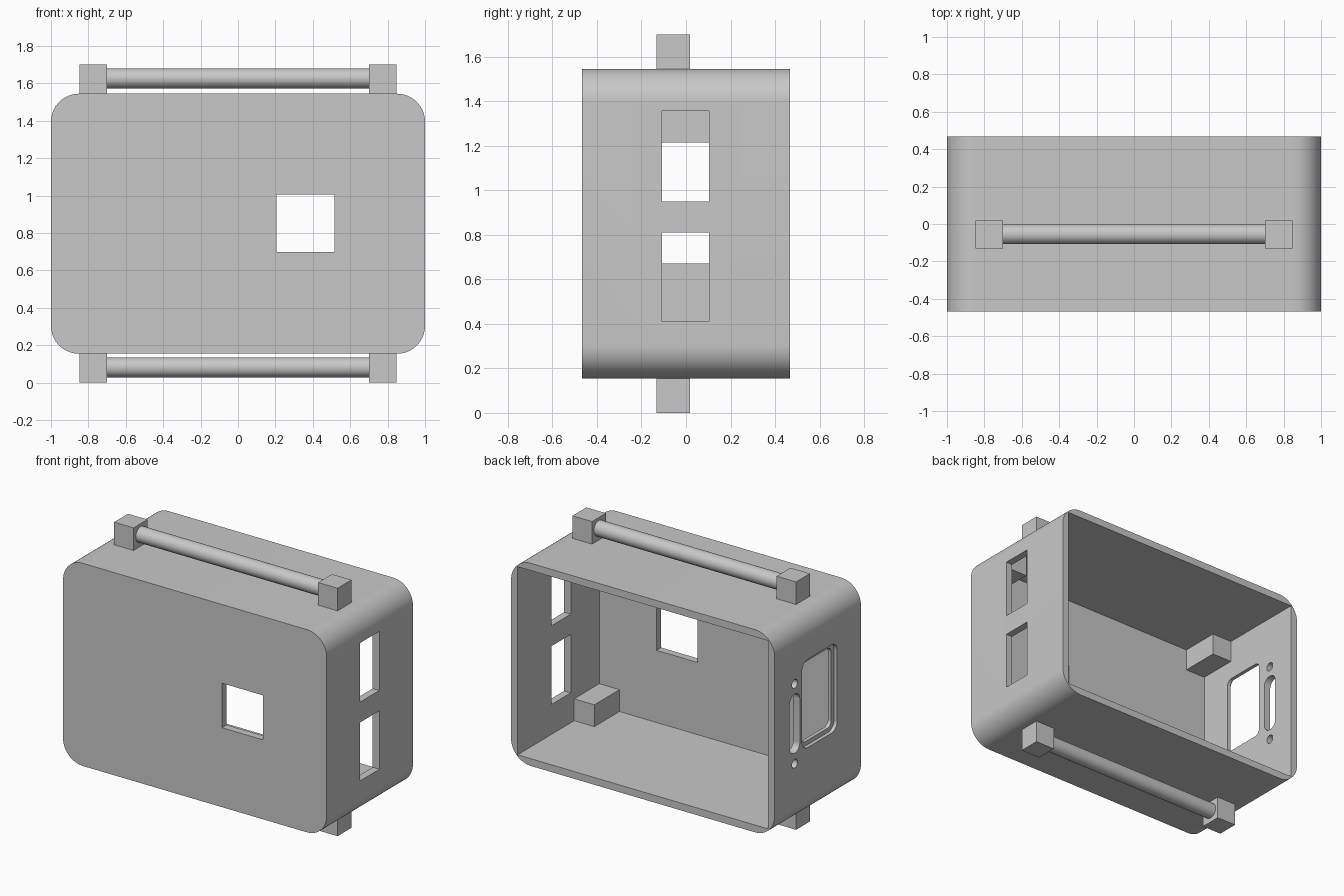
import bpy, bmesh, math
from mathutils import Vector

cube = bpy.data.objects.get("Cube")
if cube:
    bpy.data.objects.remove(cube, do_unlink=True)

grey = bpy.data.materials.new("light grey")
grey.use_nodes = True
COLOR = (0.58, 0.58, 0.58, 1)
grey.diffuse_color = COLOR
grey.node_tree.nodes["Principled BSDF"].inputs["Base Color"].default_value = COLOR


def rounded(a0, a1, b0, b1, r=0, steps=12):
    """Outline of a rectangle with rounded corners."""
    if r == 0:
        return [(a0, b0), (a1, b0), (a1, b1), (a0, b1)]
    pts = []
    centers = [(a1 - r, b1 - r), (a0 + r, b1 - r), (a0 + r, b0 + r), (a1 - r, b0 + r)]
    for q, (ca, cb) in enumerate(centers):
        for i in range(steps + 1):
            t = math.pi / 2 * (q + i / steps)
            p = (ca + r * math.cos(t), cb + r * math.sin(t))
            if not pts or math.dist(p, pts[-1]) > 1e-5:
                pts.append(p)
    if math.dist(pts[0], pts[-1]) < 1e-5:
        pts.pop()
    return pts


def prism(name, axis, outline, start, end):
    """Extrude an outline along x (outline in y, z) or y (outline in x, z)."""
    def place(a, b, d):
        return Vector((d, a, b)) if axis == "x" else Vector((a, d, b))
    bm = bmesh.new()
    face = bm.faces.new([bm.verts.new(place(a, b, start)) for a, b in outline])
    moved = bmesh.ops.extrude_face_region(bm, geom=[face])["geom"]
    verts = [g for g in moved if isinstance(g, bmesh.types.BMVert)]
    bmesh.ops.translate(bm, verts=verts, vec=place(0, 0, end - start))
    bmesh.ops.recalc_face_normals(bm, faces=bm.faces)
    mesh = bpy.data.meshes.new(name)
    bm.to_mesh(mesh)
    bm.free()
    mesh.materials.append(grey)
    obj = bpy.data.objects.new(name, mesh)
    bpy.context.collection.objects.link(obj)
    return obj


def activate(obj):
    bpy.ops.object.select_all(action="DESELECT")
    obj.select_set(True)
    bpy.context.view_layer.objects.active = obj


def cut(target, cutter):
    mod = target.modifiers.new("cut", "BOOLEAN")
    mod.operation = "DIFFERENCE"
    mod.solver = "EXACT"
    mod.object = cutter
    activate(target)
    bpy.ops.object.modifier_apply(modifier=mod.name)
    bpy.data.objects.remove(cutter, do_unlink=True)


def smooth(obj):
    activate(obj)
    bpy.ops.object.shade_smooth_by_angle(angle=math.radians(30))


WALL = 0.05
DEPTH = 0.467
BOTTOM, TOP = 0.155, 1.545
FRONT_IN = -DEPTH + WALL
FLOOR, CEILING = BOTTOM + WALL, TOP - WALL

# Rounded case, open at the back
case = prism("case", "y", rounded(-1, 1, BOTTOM, TOP, 0.15, 16), -DEPTH, DEPTH)
cut(case, prism("cavity", "y", rounded(-0.95, 0.95, FLOOR, CEILING), FRONT_IN, 0.6))

# Square window in the front
cut(case, prism("front_window", "y", rounded(0.205, 0.515, 0.70, 1.005), -0.6, -0.3))

# Two windows in the left side
for z0, z1 in ((0.41, 0.81), (0.95, 1.355)):
    cut(case, prism("left_window", "x", rounded(-0.108, 0.103, z0, z1), 0.9, 1.1))

# Recessed socket opening, slot and screw holes in the right side
cut(case, prism("socket_recess", "x", rounded(-0.21, 0.17, 0.64, 1.245, 0.06), -1.1, -0.975))
cut(case, prism("socket_hole", "x", rounded(-0.18, 0.14, 0.67, 1.215, 0.04), -1.1, -0.9))
cut(case, prism("slot", "x", rounded(0.195, 0.305, 0.655, 1.06, 0.054), -1.1, -0.9))
for z in (0.583, 1.13):
    hole = rounded(0.22, 0.28, z - 0.03, z + 0.03, 0.03, 6)
    cut(case, prism("screw_hole", "x", hole, -1.1, -0.9))
smooth(case)

# Mounting blocks in the four inner front corners
for side, s in (("left", 1), ("right", -1)):
    for level, z0 in (("lower", FLOOR), ("upper", CEILING - 0.15)):
        x0, x1 = sorted((s * 0.797, s * 0.95))
        prism(f"{level}_{side}_mounting_block", "y",
              rounded(x0, x1, z0, z0 + 0.15), FRONT_IN, -0.145)

# Top and bottom handles: two end blocks and a round bar each
BAR_Y, BAR_R = -0.055, 0.053
for level, z0, z1, zc in (("bottom", 0, BOTTOM, 0.082), ("top", TOP, 1.70, 1.627)):
    for side, s in (("left", 1), ("right", -1)):
        x0, x1 = sorted((s * 0.70, s * 0.848))
        prism(f"{level}_handle_{side}_block", "y", rounded(x0, x1, z0, z1), -0.132, 0.018)
    ring = rounded(BAR_Y - BAR_R, BAR_Y + BAR_R, zc - BAR_R, zc + BAR_R, BAR_R, 12)
    smooth(prism(f"{level}_handle_bar", "x", ring, -0.70, 0.70))
